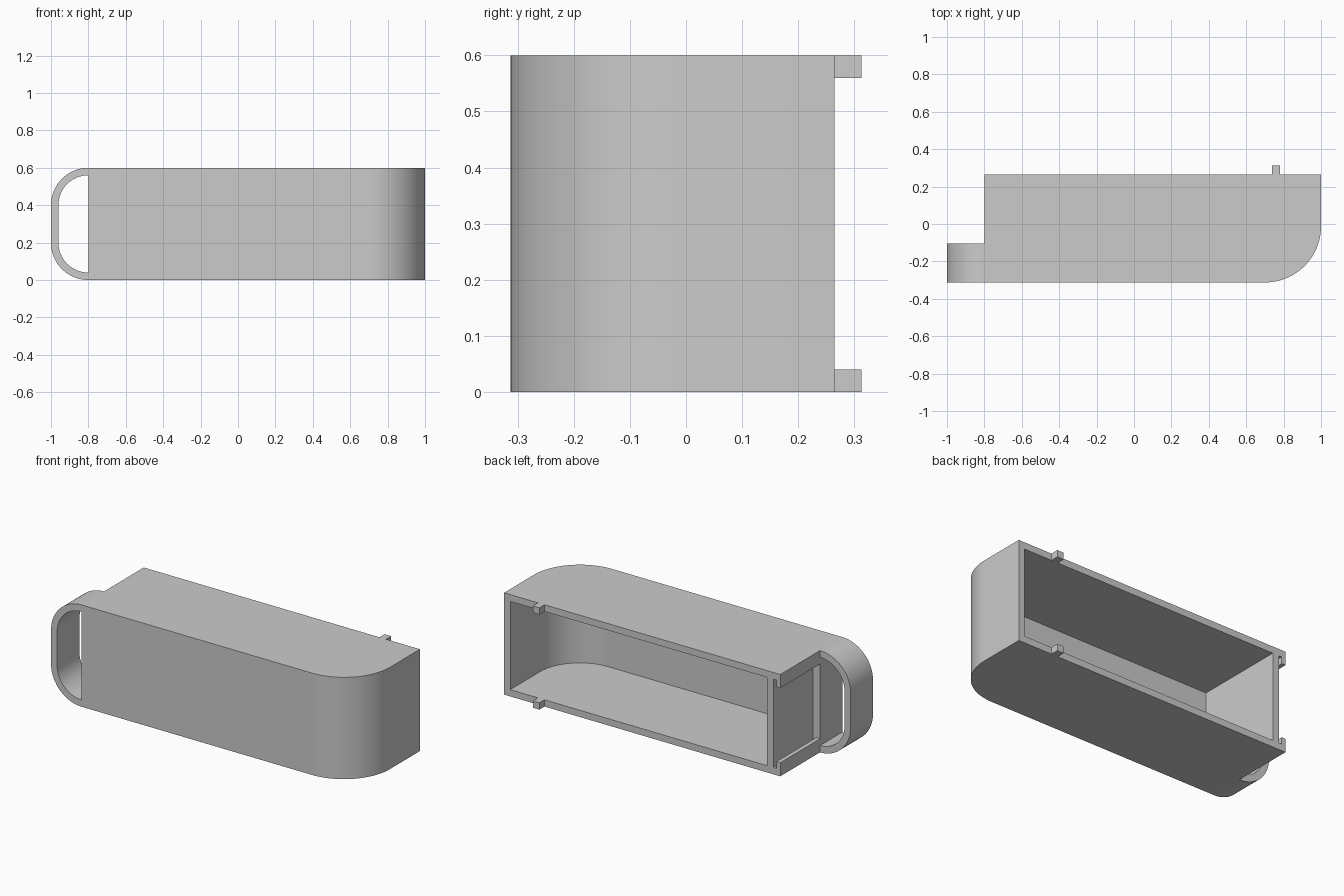
import bpy
import bmesh
from math import pi, cos, sin, radians
from mathutils import Vector

cube = bpy.data.objects.get("Cube")
if cube:
    bpy.data.objects.remove(cube, do_unlink=True)

HEIGHT, WALL = 0.6, 0.04
FRONT, BACK = -0.3125, 0.265
LEFT_END, RIGHT_END = -0.8, 1.0
GRIP_BACK = -0.105
CORNER = 0.3

grey = bpy.data.materials.new("plain grey")
grey.use_nodes = True
colour = (0.6, 0.6, 0.6, 1)
grey.diffuse_color = colour
grey.node_tree.nodes["Principled BSDF"].inputs["Base Color"].default_value = colour


def arc(cx, cy, r, start, end, steps=24):
    angles = [start + (end - start) * i / steps for i in range(steps + 1)]
    return [(cx + r * cos(a), cy + r * sin(a)) for a in angles]


def prism(name, points, low, high, along="z"):
    """Extrude a flat outline along z (outline in xy) or y (outline in xz)."""
    bm = bmesh.new()
    place = (lambda p: (p[0], p[1], low)) if along == "z" else (lambda p: (p[0], low, p[1]))
    face = bm.faces.new([bm.verts.new(place(p)) for p in points])
    extruded = bmesh.ops.extrude_face_region(bm, geom=[face])["geom"]
    step = Vector((0, 0, high - low)) if along == "z" else Vector((0, high - low, 0))
    bmesh.ops.translate(bm, vec=step, verts=[v for v in extruded if isinstance(v, bmesh.types.BMVert)])
    bmesh.ops.recalc_face_normals(bm, faces=bm.faces)
    mesh = bpy.data.meshes.new(name)
    bm.to_mesh(mesh)
    bm.free()
    mesh.materials.append(grey)
    obj = bpy.data.objects.new(name, mesh)
    bpy.context.collection.objects.link(obj)
    return obj


def box(name, x0, x1, y0, y1, z0, z1):
    return prism(name, [(x0, y0), (x1, y0), (x1, y1), (x0, y1)], z0, z1)


def tray_outline(x0, x1, y0, y1, r):
    """Rectangle with the front corner at +x rounded."""
    return [(x0, y1), (x0, y0)] + arc(x1 - r, y0 + r, r, -pi / 2, 0) + [(x1, y1)]


def cut(target, cutter):
    cutter.hide_render = True
    mod = target.modifiers.new("cut", "BOOLEAN")
    mod.operation, mod.solver, mod.object = "DIFFERENCE", "EXACT", cutter
    bpy.ops.object.select_all(action="DESELECT")
    bpy.context.view_layer.objects.active = target
    target.select_set(True)
    bpy.ops.object.modifier_apply(modifier=mod.name)
    bpy.data.objects.remove(cutter, do_unlink=True)


# Housing with one rounded corner, hollow and open at the back
housing = prism("housing", tray_outline(LEFT_END, RIGHT_END, FRONT, BACK, CORNER), 0, HEIGHT)
cut(housing, prism("cavity_cutter",
                   tray_outline(-0.715, RIGHT_END - WALL, FRONT + WALL, BACK + 0.1, CORNER - WALL),
                   WALL, HEIGHT - WALL))

# Recess in the end wall, with a narrow groove behind its lips
cut(housing, box("recess_cutter", LEFT_END - 0.1, -0.76, GRIP_BACK, BACK + 0.1,
                 2 * WALL, HEIGHT - 2 * WALL))
cut(housing, box("groove_cutter", -0.775, -0.755, GRIP_BACK, BACK + 0.1, WALL, HEIGHT - WALL))

# Rounded loop handle at the end
radius = 0.2


def loop_side(r):
    return (arc(LEFT_END, HEIGHT - radius, r, pi / 2, pi)
            + arc(LEFT_END, radius, r, pi, 1.5 * pi))


handle = prism("loop_handle", loop_side(radius) + loop_side(radius - WALL)[::-1],
               FRONT, GRIP_BACK, along="y")

# Small locating tabs on the open rim
for name, z in (("lower_tab", 0), ("upper_tab", HEIGHT - WALL)):
    box(name, 0.737, 0.78, BACK, -FRONT, z, z + WALL)

# Smooth curves, sharp edges
for obj in (housing, handle):
    bpy.ops.object.select_all(action="DESELECT")
    bpy.context.view_layer.objects.active = obj
    obj.select_set(True)
    bpy.ops.object.shade_smooth_by_angle(angle=radians(30))
